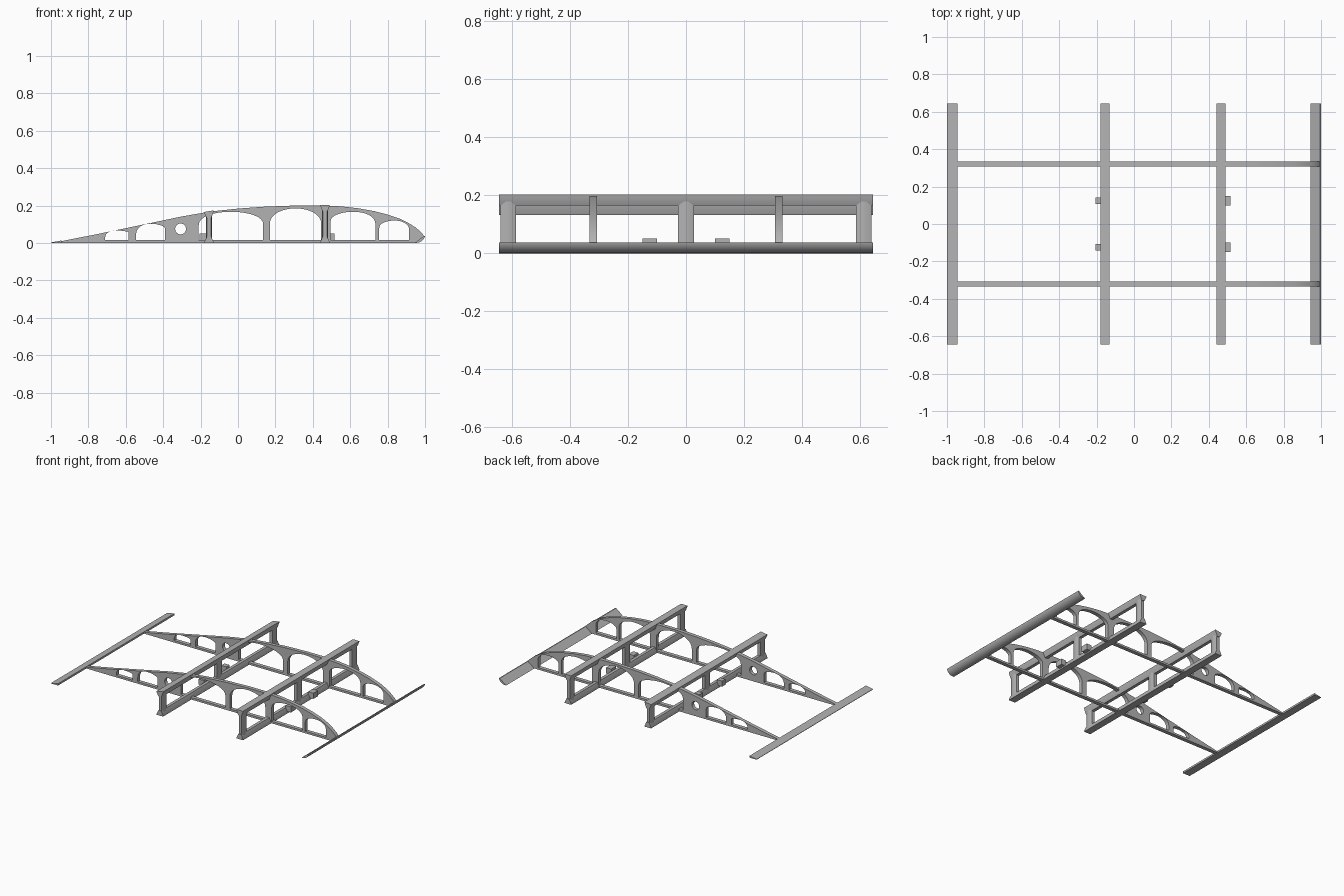
import bpy, bmesh
from math import pi, cos, sin, radians

cube = bpy.data.objects.get("Cube")
if cube:
    bpy.data.objects.remove(cube)

grey = bpy.data.materials.new("plain_grey")
grey.use_nodes = True
grey.diffuse_color = (0.45, 0.45, 0.45, 1)
grey.node_tree.nodes["Principled BSDF"].inputs["Base Color"].default_value = grey.diffuse_color

SPAN = 1.29
ALONG_Y = (pi / 2, 0, 0)


def extrude(name, loops, depth, location=(0, 0, 0), rotation=ALONG_Y):
    """Extrude outlines (inner loops become holes), by default along y."""
    curve = bpy.data.curves.new(name, 'CURVE')
    curve.dimensions = '2D'
    curve.fill_mode = 'BOTH'
    curve.extrude = depth / 2
    for loop in loops:
        spline = curve.splines.new('POLY')
        spline.points.add(len(loop) - 1)
        for point, (u, v) in zip(spline.points, loop):
            point.co = (u, v, 0, 1)
        spline.use_cyclic_u = True
    temp = bpy.data.objects.new(name + "_outline", curve)
    bpy.context.collection.objects.link(temp)
    bpy.context.view_layer.update()
    mesh = bpy.data.meshes.new_from_object(temp)
    bpy.data.objects.remove(temp)
    bm = bmesh.new()
    bm.from_mesh(mesh)
    bmesh.ops.remove_doubles(bm, verts=bm.verts, dist=0.0001)
    bmesh.ops.recalc_face_normals(bm, faces=bm.faces)
    bm.to_mesh(mesh)
    bm.free()
    mesh.shade_smooth()
    mesh.set_sharp_from_angle(angle=radians(30))
    mesh.materials.clear()
    mesh.materials.append(grey)
    obj = bpy.data.objects.new(name, mesh)
    obj.location, obj.rotation_euler = location, rotation
    bpy.context.collection.objects.link(obj)
    return obj


def arch(x0, x1, left, right, top, base=0.015, steps=16):
    """Arched opening with straight walls rising to left and right heights."""
    loop = [(x0, base), (x1, base)]
    for i in range(steps + 1):
        a = pi * i / steps
        t = (1 - cos(a)) / 2
        spring = right + (left - right) * t
        loop.append((x1 + (x0 - x1) * t, spring + (top - spring) * sin(a) ** 0.9))
    return loop


# Ribs: aerofoil outline with arched openings and one round hole
rib = [(-0.99, 0.001), (0.95, 0.001), (0.995, 0.035), (0.985, 0.052), (0.95, 0.083),
       (0.91, 0.108), (0.87, 0.128), (0.8, 0.152), (0.73, 0.17), (0.64, 0.186),
       (0.55, 0.196), (0.45, 0.2), (0.3, 0.2), (0.14, 0.194), (0, 0.184),
       (-0.15, 0.168), (-0.31, 0.14), (-0.5, 0.1), (-0.75, 0.048)]
openings = [arch(-0.71, -0.585, 0.03, 0.055, 0.067),
            arch(-0.545, -0.39, 0.045, 0.075, 0.103),
            arch(-0.21, 0.135, 0.095, 0.1, 0.167),
            arch(0.17, 0.445, 0.1, 0.1, 0.185),
            arch(0.495, 0.735, 0.115, 0.1, 0.167),
            arch(0.755, 0.915, 0.08, 0.07, 0.12),
            [(-0.307 + 0.029 * cos(pi * i / 12), 0.075 + 0.029 * sin(pi * i / 12))
             for i in range(24)]]
for side, y in (("front", -0.32), ("back", 0.32)):
    extrude(side + "_rib", [rib] + openings, 0.026, (0, y, 0))

# Spars: tapered top and bottom caps, joined by posts and fitted with small blocks
for name, x, top, tilt, direction in (("trailing_spar", -0.155, 0.17, 0.004, -1),
                                      ("leading_spar", 0.465, 0.203, 0, 1)):
    w, n = 0.025, 0.011
    upper = [(-w, top - tilt), (-w, top - tilt - 0.006), (-n, top - 0.038),
             (n, top - 0.038), (w, top + tilt - 0.006), (w, top + tilt)]
    lower = [(-w, 0), (w, 0), (w, 0.006), (n, 0.036), (-n, 0.036), (-w, 0.006)]
    extrude(name + "_top_cap", [upper], SPAN, (x, 0, 0))
    extrude(name + "_bottom_cap", [lower], SPAN, (x, 0, 0))
    section = [(-0.011, -0.027), (0.011, -0.027), (0.017, -0.008), (0.017, 0.008),
               (0.011, 0.027), (-0.011, 0.027), (-0.017, 0.008), (-0.017, -0.008)]
    for place, y in (("front", -0.613), ("middle", 0), ("back", 0.613)):
        extrude(f"{name}_{place}_post", [section], top - 0.02,
                (x, y, top / 2), (0, 0, 0))
    block = [(0.01, 0.012), (0.05, 0.012), (0.05, 0.052), (0.01, 0.052)]
    for place, y in (("front", -0.125), ("back", 0.125)):
        extrude(f"{name}_{place}_block", [[(direction * u, v) for u, v in block]],
                0.05 if direction > 0 else 0.036, (x, y, 0))

# Edge strips
extrude("trailing_edge", [[(-1, 0), (-0.945, 0), (-0.945, 0.013), (-1, 0.003)]], SPAN)
extrude("leading_edge", [[(0.945, 0), (0.965, 0.002), (0.98, 0.008), (0.991, 0.018),
                          (0.998, 0.03), (1, 0.038), (0.994, 0.038)]], SPAN)
